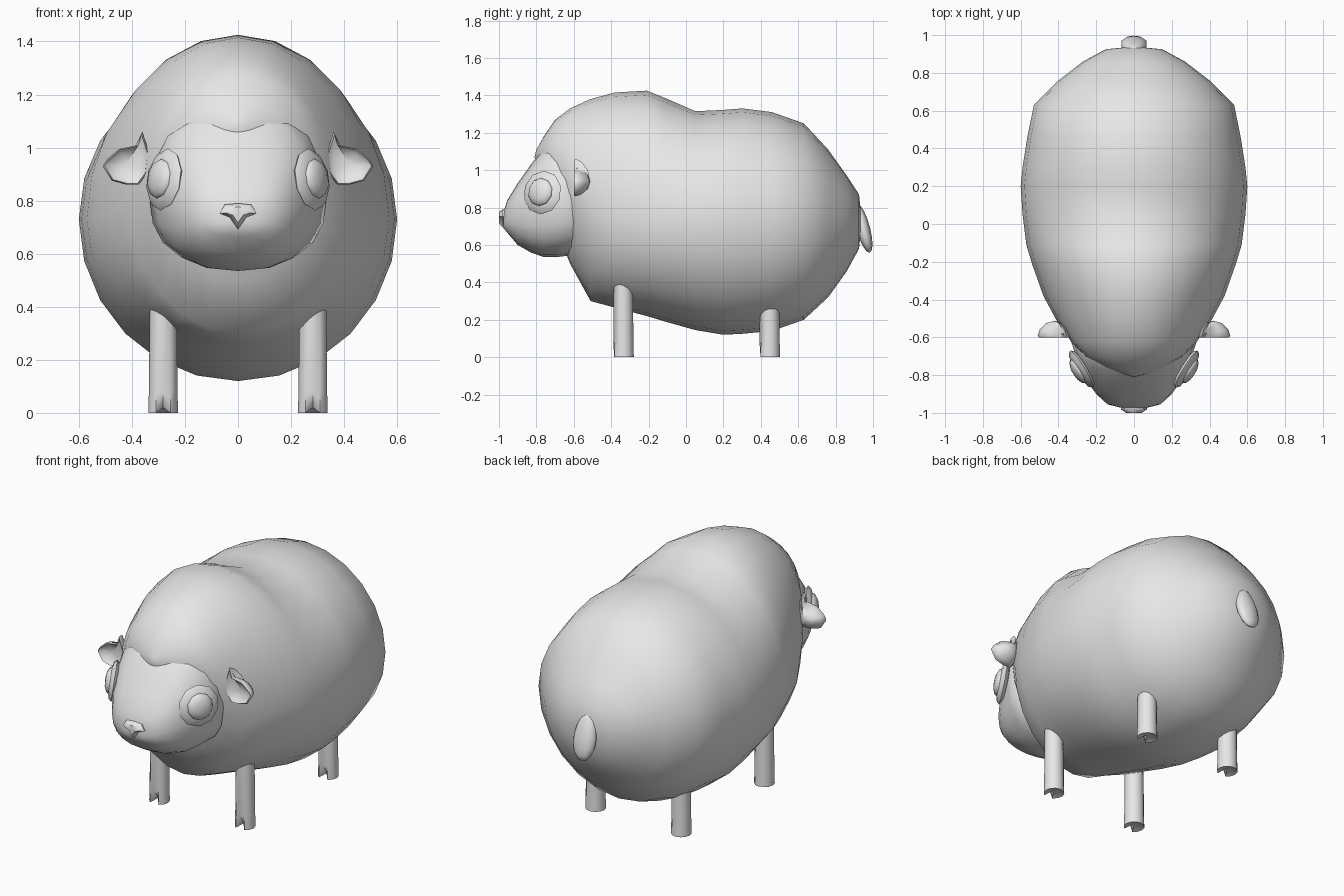
import bpy, bmesh, math
from mathutils import Vector

if "Cube" in bpy.data.objects:
    bpy.data.objects.remove(bpy.data.objects["Cube"])

wool = bpy.data.materials.new("plain_grey")
wool.diffuse_color = (0.8, 0.8, 0.8, 1)
wool.use_nodes = True
wool.node_tree.nodes["Principled BSDF"].inputs["Base Color"].default_value = wool.diffuse_color


def finish(name, bm, angle=60):
    bmesh.ops.recalc_face_normals(bm, faces=bm.faces[:])
    me = bpy.data.meshes.new(name)
    bm.to_mesh(me)
    bm.free()
    ob = bpy.data.objects.new(name, me)
    bpy.context.collection.objects.link(ob)
    me.materials.append(wool)
    bpy.ops.object.select_all(action='DESELECT')
    ob.select_set(True)
    bpy.context.view_layer.objects.active = ob
    bpy.ops.object.shade_smooth_by_angle(angle=math.radians(angle))
    return ob


def skin(bm, rings, start=None, end=None):
    """Bridge rings of points; close each end with a fan to a tip, or a flat cap."""
    vs = [[bm.verts.new(p) for p in r] for r in rings]
    n = len(vs[0])
    for a, b in zip(vs, vs[1:]):
        for i in range(n):
            bm.faces.new((a[i], a[(i + 1) % n], b[(i + 1) % n], b[i]))
    for ring, tip in ((vs[0], start), (vs[-1], end)):
        if tip is None:
            bm.faces.new(ring)
        else:
            t = bm.verts.new(tip)
            for i in range(n):
                bm.faces.new((ring[i], ring[(i + 1) % n], t))


def section(y, w, top, bottom, mid, n, e):
    """Egg-shaped cross-section across the length of the animal."""
    pts = []
    for i in range(n):
        a = 2 * math.pi * i / n
        c, s = math.cos(a), math.sin(a)
        x = math.copysign(abs(c) ** e, c) * w
        z = math.copysign(abs(s) ** e, s) * (top - mid if s > 0 else mid - bottom)
        pts.append((x, y, mid + z))
    return pts


# woolly body: y, half width, top, bottom, height of widest point
body = [(-.80, .04, 1.11, 1.03, 1.07), (-.76, .15, 1.18, .90, 1.06),
        (-.70, .26, 1.27, .70, 1.02), (-.62, .335, 1.33, .50, .93),
        (-.51, .41, 1.38, .30, .81), (-.38, .48, 1.415, .265, .75),
        (-.21, .54, 1.425, .22, .73), (-.11, .57, 1.385, .19, .73),
        (.05, .59, 1.315, .145, .73), (.20, .60, 1.322, .12, .73),
        (.30, .59, 1.33, .125, .73), (.46, .565, 1.31, .14, .73),
        (.63, .53, 1.25, .20, .73), (.76, .40, 1.11, .32, .73),
        (.86, .27, .97, .46, .73), (.925, .15, .87, .58, .73)]
bm = bmesh.new()
skin(bm, [section(*s, 24, 1) for s in body], (0, -.81, 1.07), (0, .94, .73))
finish("body", bm, 80)

# head, its back end buried in the wool
head = [(-.975, .06, .78, .69, .73), (-.955, .14, .84, .665, .74),
        (-.90, .20, .93, .60, .76), (-.83, .25, 1.03, .56, .79),
        (-.76, .285, 1.12, .535, .81), (-.69, .31, 1.18, .535, .82),
        (-.615, .335, 1.15, .545, .82), (-.52, .26, 1.05, .60, .82)]
bm = bmesh.new()
skin(bm, [section(*s, 20, .82) for s in head], (0, -.98, .73), (0, -.5, .82))
finish("head", bm, 80)

# nose: a wide pad narrowing to a point below
outline = [(-.05, .785), (0, .79), (.05, .785), (.07, .752), (.032, .738),
           (0, .692), (-.032, .738), (-.07, .752)]
bm = bmesh.new()
rings = [[(x * k, y, .755 + (z - .755) * k) for x, z in outline]
         for y, k in ((-.94, 1), (-.98, 1), (-1.0, .6))]
skin(bm, rings, (0, -.94, .75), (0, -1.0, .755))
finish("nose", bm, 45)

# tail, hanging with its lower end outward
bm = bmesh.new()
bmesh.ops.create_uvsphere(bm, u_segments=10, v_segments=8, radius=1)
for v in bm.verts:
    x, y, z = v.co
    v.co = (x * .07 * (1 - .15 * z), .947 + y * .038 - z * .033, .69 + z * .132)
finish("tail", bm, 80)


def lens(name, center, normal, radius, thick):
    bm = bmesh.new()
    bmesh.ops.create_uvsphere(bm, u_segments=10, v_segments=6, radius=radius)
    q = normal.to_track_quat('Z', 'Y')
    for v in bm.verts:
        v.co.z *= thick / radius
        v.co = q @ v.co + center
    finish(name, bm, 70)


ear_outline = [(.36, 1.06), (.375, 1.01), (.45, .995), (.495, .955), (.51, .93),
               (.475, .875), (.42, .86), (.375, .86), (.345, .90), (.335, .98)]

for side, s in (("left", 1), ("right", -1)):
    # eye patch and eyeball
    normal = Vector((s * .84, -.52, .14)).normalized()
    center = Vector((s * .278, -.768, .88))
    lens(side + "_eye_patch", center, normal, .118, .03)
    lens(side + "_eyeball", center + normal * .018, normal, .078, .032)

    # ear: cupped in front, rounded behind
    bm = bmesh.new()
    rings = [[(s * (.42 + (x - .42) * k), y, .94 + (z - .94) * k)
              for x, z in ear_outline]
             for y, k in ((-.58, .7), (-.60, .93), (-.59, 1), (-.56, .88), (-.525, .5))]
    skin(bm, rings, (s * .42, -.575, .94), (s * .42, -.512, .94))
    finish(side + "_ear", bm, 70)

    # legs with a cleft at the front of each foot
    for pos, y0, top in (("front", -.335, .48), ("back", .447, .42)):
        rings = []
        for z, r in ((0, .056), (.08, .054), (top, .05)):
            ring = [(s * .282 + r * math.sin(math.tau * i / 12),
                     y0 - r * math.cos(math.tau * i / 12), z) for i in range(12)]
            if z == 0:
                ring[0] = (s * .282, y0 - .02, .035)
            rings.append(ring)
        bm = bmesh.new()
        skin(bm, rings, (s * .282, y0, .02), (s * .282, y0, top))
        finish(side + "_" + pos + "_leg", bm, 50)
